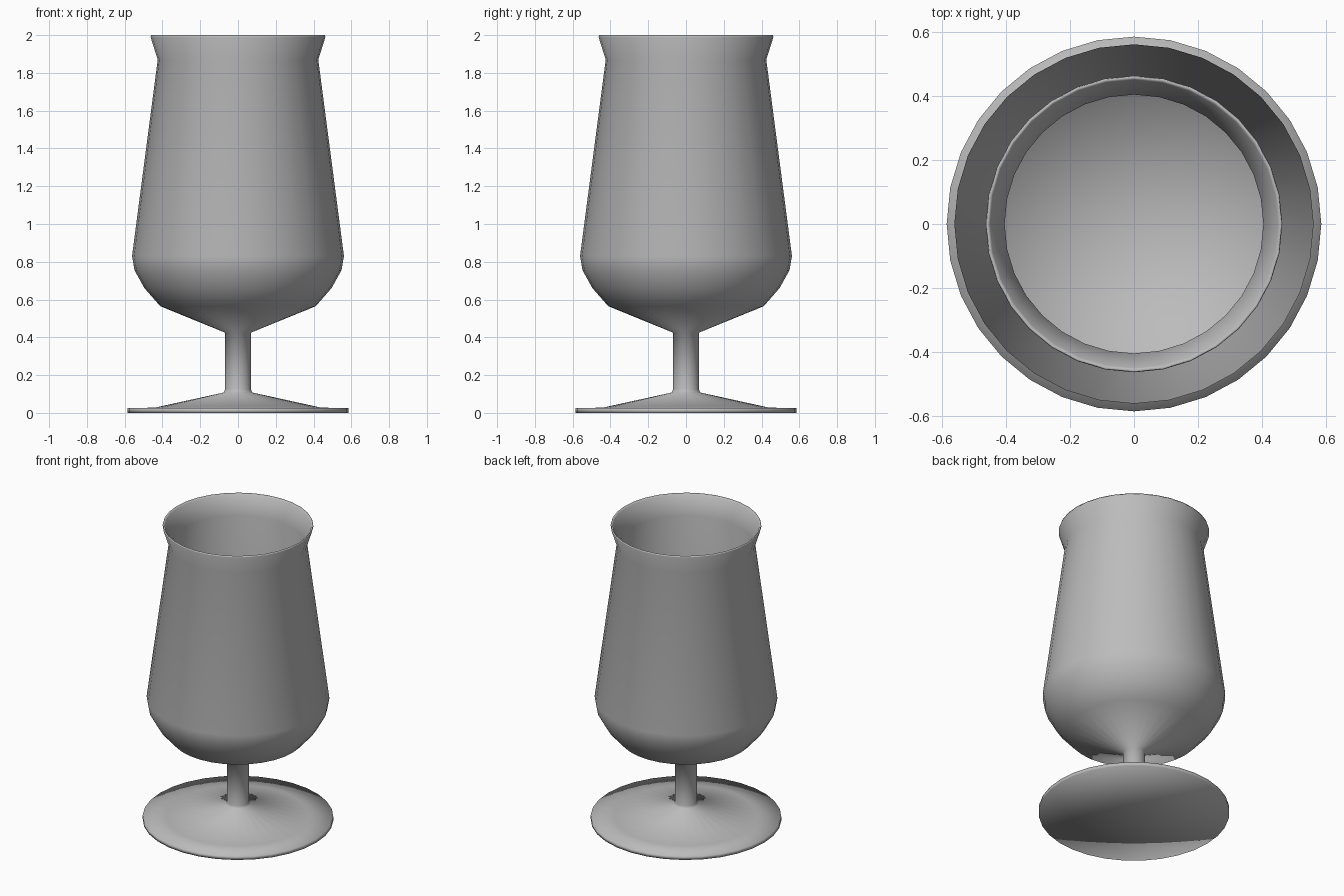
import bpy
import bmesh
import math

if "Cube" in bpy.data.objects:
    bpy.data.objects.remove(bpy.data.objects["Cube"])

SEGMENTS = 32

grey = bpy.data.materials.new("glass_grey")
grey.diffuse_color = (0.5, 0.5, 0.5, 1.0)
grey.use_nodes = True
grey.node_tree.nodes["Principled BSDF"].inputs["Base Color"].default_value = grey.diffuse_color


def lathe(name, profile):
    """Spin an (r, z) profile about the z axis; r = 0 makes a pole."""
    bm = bmesh.new()
    rings = []
    for r, z in profile:
        if r == 0:
            rings.append([bm.verts.new((0, 0, z))] * SEGMENTS)
        else:
            rings.append([bm.verts.new((r * math.cos(math.tau * i / SEGMENTS),
                                        r * math.sin(math.tau * i / SEGMENTS), z))
                          for i in range(SEGMENTS)])
    for a, b in zip(rings, rings[1:]):
        for i in range(SEGMENTS):
            j = (i + 1) % SEGMENTS
            corners = list(dict.fromkeys((a[i], a[j], b[j], b[i])))
            bm.faces.new(corners).smooth = True
    bmesh.ops.recalc_face_normals(bm, faces=bm.faces)
    mesh = bpy.data.meshes.new(name)
    bm.to_mesh(mesh)
    bm.free()
    mesh.materials.append(grey)
    obj = bpy.data.objects.new(name, mesh)
    bpy.context.collection.objects.link(obj)
    return obj


# Foot, stem, bowl, flared lip and hollow interior in one closed profile
lathe("goblet", [
    # foot
    (0, 0), (0.585, 0), (0.585, 0.025), (0.44, 0.028),
    # stem
    (0.075, 0.108), (0.069, 0.125), (0.069, 0.425),
    # bowl outside
    (0.412, 0.565), (0.495, 0.66), (0.548, 0.755), (0.561, 0.83),
    (0.425, 1.87), (0.463, 1.99),
    # lip
    (0.46, 2.0), (0.45, 1.99),
    # bowl inside
    (0.404, 1.87), (0.54, 0.83), (0.528, 0.765), (0.478, 0.675),
    (0.4, 0.587), (0, 0.44),
])
